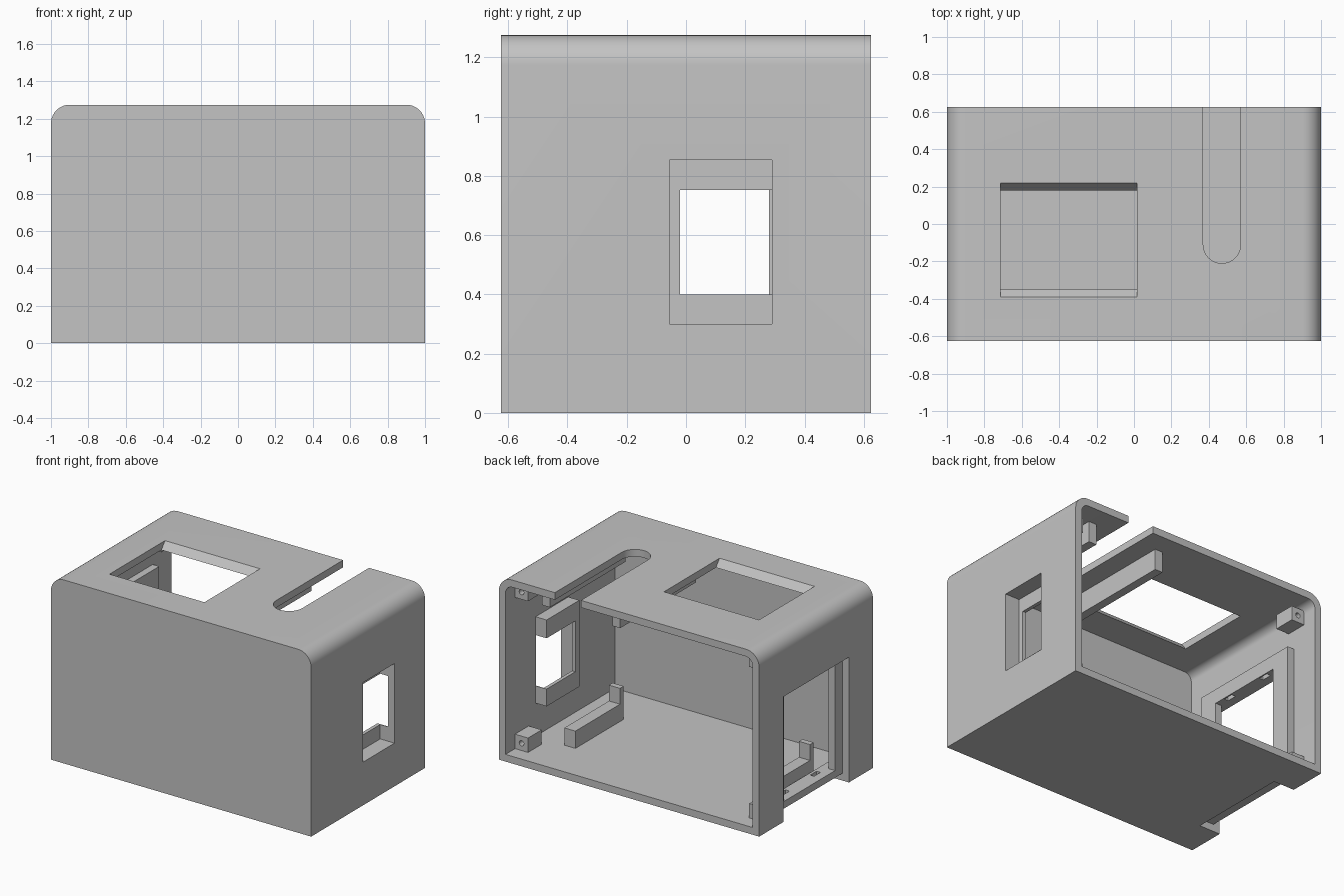
import bpy, bmesh, math
from mathutils import Vector

if "Cube" in bpy.data.objects:
    bpy.data.objects.remove(bpy.data.objects["Cube"], do_unlink=True)

grey = bpy.data.materials.new("light grey plastic")
grey.use_nodes = True
COLOUR = (0.55, 0.55, 0.55, 1)
grey.diffuse_color = COLOUR
grey.node_tree.nodes["Principled BSDF"].inputs["Base Color"].default_value = COLOUR

W, D, H, T = 1.0, 0.625, 1.275, 0.05   # half width, half depth, height, wall


def prism(name, pts, axis, lo, hi):
    """Extrude a 2D outline along x, y or z."""
    place = {"x": lambda a, b, t: (t, a, b),
             "y": lambda a, b, t: (a, t, b),
             "z": lambda a, b, t: (a, b, t)}[axis]
    bm = bmesh.new()
    base = bm.faces.new([bm.verts.new(place(a, b, lo)) for a, b in pts])
    ext = bmesh.ops.extrude_face_region(bm, geom=[base])
    top = [v for v in ext["geom"] if isinstance(v, bmesh.types.BMVert)]
    bmesh.ops.translate(bm, verts=top, vec=Vector(place(0, 0, hi - lo)))
    bmesh.ops.recalc_face_normals(bm, faces=bm.faces)
    me = bpy.data.meshes.new(name)
    bm.to_mesh(me)
    bm.free()
    me.materials.append(grey)
    ob = bpy.data.objects.new(name, me)
    bpy.context.collection.objects.link(ob)
    return ob


def box(name, x, y, z):
    return prism(name, [(x[0], y[0]), (x[1], y[0]), (x[1], y[1]), (x[0], y[1])], "z", *z)


def arc(cx, cy, r, start, end, n=10):
    angles = [math.radians(start + (end - start) * i / n) for i in range(n + 1)]
    return [(cx + r * math.cos(a), cy + r * math.sin(a)) for a in angles]


def cut(ob, cutter):
    """Subtract the cutter for good and remove it."""
    cutter.hide_render = True
    mod = ob.modifiers.new("cut", "BOOLEAN")
    mod.operation, mod.solver, mod.object = "DIFFERENCE", "EXACT", cutter
    bpy.context.view_layer.update()
    deps = bpy.context.evaluated_depsgraph_get()
    me = bpy.data.meshes.new_from_object(ob.evaluated_get(deps))
    ob.modifiers.clear()
    ob.data = me
    bpy.data.objects.remove(cutter, do_unlink=True)


def arch(w, low, high, r):
    """Rectangle with rounded upper corners."""
    return ([(-w, low), (w, low)] + arc(w - r, high - r, r, 0, 90)
            + arc(r - w, high - r, r, 90, 180))


# Housing: rounded shell, open at the back
shell = prism("housing", arch(W, 0, H, 0.1), "y", -D, D)
cut(shell, prism("cavity", arch(W - T, T, H - T, 0.055), "y", T - D, D + 0.1))

# Roof window with sloped front and back edges
cut(shell, prism("roof_window", [(-0.33, 1.2), (0.16, 1.2), (0.24, 1.3), (-0.41, 1.3)],
                 "x", -0.715, 0.015))
# Round-ended roof slot running to the back
cut(shell, prism("roof_slot", [(0.57, 0.8), (0.37, 0.8)] + arc(0.47, -0.11, 0.1, 180, 360, 16),
                 "z", 1.15, 1.4))
# Side openings and floor notch
cut(shell, box("right_opening", (0.93, 1.1), (-0.055, 0.29), (0.3, 0.853)))
cut(shell, box("left_opening", (-1.1, -0.93), (-0.36, 0.36), (-0.1, 0.87)))
cut(shell, box("floor_notch", (-1.1, -0.84), (-0.36, 0.36), (-0.1, 0.07)))

# Recessed bracket behind the small side window, open towards the back
bracket = box("small_window_bracket", (0.865, 0.95), (-0.065, 0.295), (0.28, 0.88))
cut(bracket, box("recess", (0.89, 1), (-0.055, 0.29), (0.3, 0.853)))
cut(bracket, box("hole", (0.8, 1), (-0.02, 0.4), (0.4, 0.753)))

# Frame behind the large side opening, with clip pockets
frame = box("large_opening_frame", (-0.95, -0.9), (-0.42, 0.42), (T, 0.97))
cut(frame, box("hole", (-1, -0.8), (-0.28, 0.28), (0.1, 0.87)))
sill = box("large_opening_sill", (-0.9, -0.84), (-0.36, 0.36), (T, 0.1))
for y in (-0.17, 0.17):
    span = (y - 0.035, y + 0.035)
    cut(frame, box("clip_pocket", (-0.94, -0.91), span, (0.8, 0.92)))
    cut(sill, box("clip_pocket", (-0.89, -0.86), span, (0, 0.2)))

# L-shaped floor rails
for side, x in (("left", 0.64), ("right", -0.82)):
    prism(side + "_floor_rail", [(-0.23, T), (0.3, T), (0.3, 0.17), (-0.19, 0.17),
                                 (-0.19, 0.28), (-0.23, 0.28)], "x", x, x + 0.085)

# Ceiling rails either side of the slot
for side, x in (("left", 0.74), ("right", 0.2)):
    box(side + "_ceiling_rail", (x - 0.03, x + 0.03), (-0.35, 0.48), (1.08, H - T))

# Screw bosses in the four back corners
for side, s in (("left", 1), ("right", -1)):
    for level, z in (("lower", 0.1), ("upper", 1.15)):
        boss = box(f"{side}_{level}_boss", sorted((s * 0.85, s * 0.95)),
                   (0.37, 0.52), (z - T, z + T))
        cut(boss, prism("screw_hole", arc(s * 0.9, z, 0.018, 0, 337.5, 15), "y", 0.42, 0.6))

# Smooth the rounded edges, keep the rest sharp
bpy.ops.object.select_all(action="DESELECT")
shell.select_set(True)
bpy.context.view_layer.objects.active = shell
bpy.ops.object.shade_smooth_by_angle(angle=math.radians(30))
